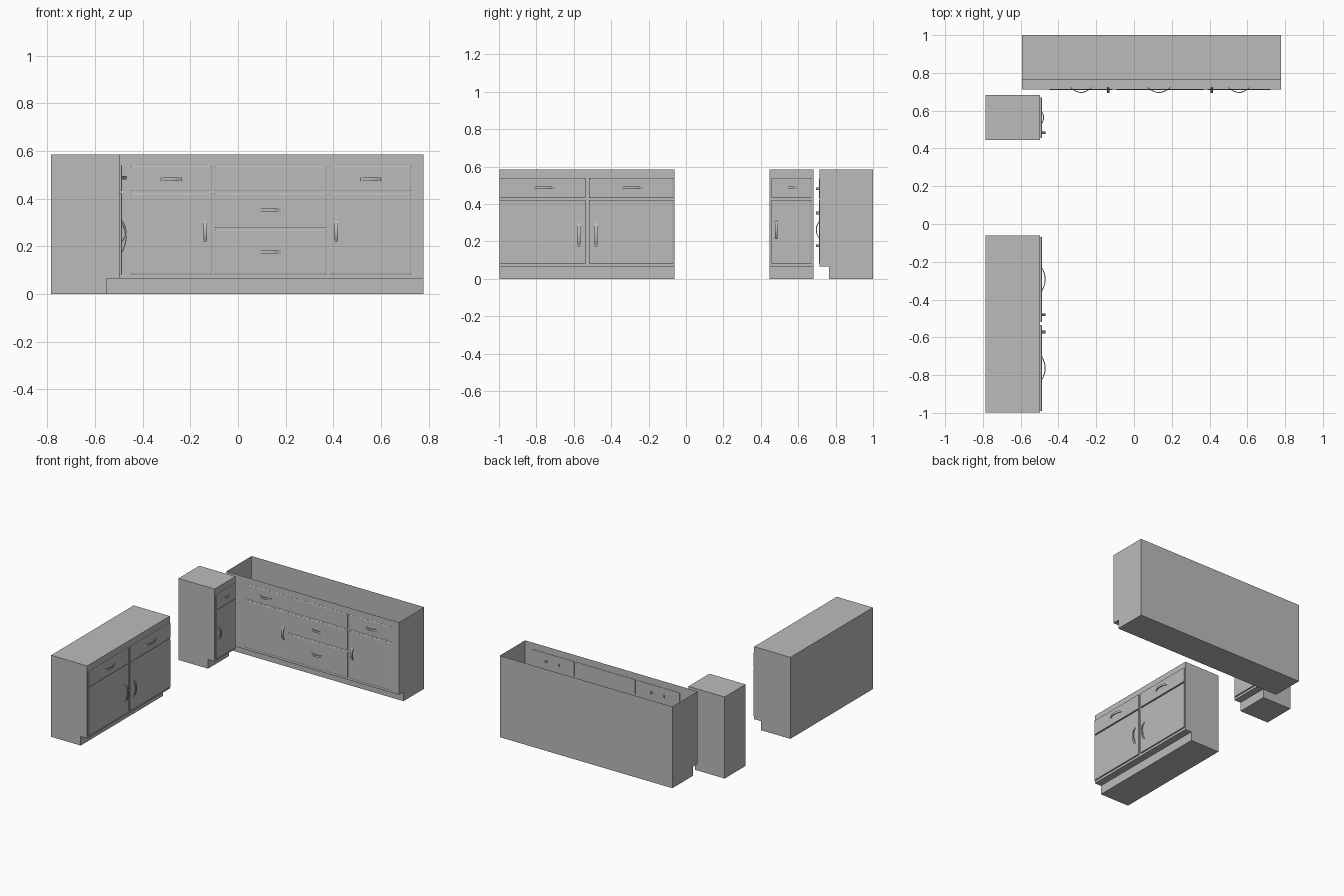
import bpy
import bmesh

cube = bpy.data.objects.get("Cube")
if cube:
    bpy.data.objects.remove(cube, do_unlink=True)

grey = bpy.data.materials.new("cabinet grey")
grey.use_nodes = True
grey.diffuse_color = (0.5, 0.5, 0.5, 1)
grey.node_tree.nodes["Principled BSDF"].inputs["Base Color"].default_value = (0.5, 0.5, 0.5, 1)

HEIGHT, DEPTH, KICK_DEPTH, KICK_TOP = 0.585, 0.287, 0.235, 0.065


# Cabinet frames: u runs along the cabinet, d outward from its back, z up
def back_wall(u, d, z):
    return (u, 1 - d, z)


def left_wall(u, d, z):
    return (-0.785 + d, u, z)


def loft(name, frame, rings, open_top=False, smooth=False):
    """Skin a row of matching closed rings and cap both ends."""
    bm = bmesh.new()
    loops = [[bm.verts.new(frame(*p)) for p in ring] for ring in rings]
    for a, b in zip(loops, loops[1:]):
        for i in range(len(a)):
            j = (i + 1) % len(a)
            bm.faces.new((a[i], a[j], b[j], b[i]))
    bm.faces.new(loops[0])
    bm.faces.new(loops[-1][::-1])
    bmesh.ops.recalc_face_normals(bm, faces=bm.faces)
    if open_top:
        top = [f for f in bm.faces if all(v.co.z > HEIGHT - 0.001 for v in f.verts)]
        bmesh.ops.delete(bm, geom=top, context="FACES")
    mesh = bpy.data.meshes.new(name)
    bm.to_mesh(mesh)
    bm.free()
    mesh.materials.append(grey)
    obj = bpy.data.objects.new(name, mesh)
    bpy.context.collection.objects.link(obj)
    if smooth:
        bpy.ops.object.select_all(action="DESELECT")
        obj.select_set(True)
        bpy.context.view_layer.objects.active = obj
        bpy.ops.object.shade_smooth_by_angle()


def carcass(name, frame, u0, u1, open_top=False):
    """Box with a recessed toe kick."""
    profile = [(0, 0), (KICK_DEPTH, 0), (KICK_DEPTH, KICK_TOP),
               (DEPTH, KICK_TOP), (DEPTH, HEIGHT), (0, HEIGHT)]
    loft(name, frame, [[(u, d, z) for d, z in profile] for u in (u0, u1)], open_top)


def panel(name, frame, u0, u1, z0, z1, d0, d1):
    """Door or drawer front with a small chamfer."""
    rings = []
    for d, inset in ((d0, 0), (d1 - 0.002, 0), (d1, 0.004)):
        a, b, c, e = u0 + inset, u1 - inset, z0 + inset, z1 - inset
        rings.append([(a, d, c), (b, d, c), (b, d, e), (a, d, e)])
    loft(name, frame, rings)


def handle(name, frame, u, z, length, base, tip, upright=False, width=0.014):
    """Bowed flat pull, lying along u or standing along z."""
    rings, steps = [], 14
    for i in range(steps + 1):
        t = 2 * i / steps - 1
        outer = base + (tip - base) * (1 - t * t)
        s = t * length / 2
        ring = []
        for w, d in ((-1, outer - 0.005), (1, outer - 0.005), (1, outer), (-1, outer)):
            w *= width / 2
            ring.append((u + w, d, z + s) if upright else (u + s, d, z + w))
        rings.append(ring)
    loft(name, frame, rings, smooth=True)


# Long open-topped cabinet along the back
carcass("long_cabinet", back_wall, -0.592, 0.778, open_top=True)
skin = (0.2845, 0.290)
pull = (0.280, 0.306)
for side, u0, u1, grip in (("right", -0.45, -0.11, -0.137), ("left", 0.387, 0.726, 0.412)):
    panel(f"long_{side}_drawer", back_wall, u0, u1, 0.431, 0.537, *skin)
    panel(f"long_{side}_door", back_wall, u0, u1, 0.081, 0.421, *skin)
    handle(f"long_{side}_drawer_handle", back_wall, (u0 + u1) / 2, 0.481, 0.11, *pull)
    handle(f"long_{side}_door_handle", back_wall, grip, 0.262, 0.115, *pull, upright=True)
for label, z0, z1 in (("top", 0.431, 0.537), ("middle", 0.277, 0.421), ("bottom", 0.081, 0.268)):
    panel(f"long_{label}_drawer", back_wall, -0.098, 0.372, z0, z1, *skin)
    if label != "top":
        handle(f"long_{label}_drawer_handle", back_wall, 0.132, (z0 + z1) / 2 + 0.003, 0.12, *pull)

# Closed cabinets on the side: a wide one with two bays and a narrow one
carcass("wide_cabinet", left_wall, -0.998, -0.062)
carcass("narrow_cabinet", left_wall, 0.446, 0.683)
skin = (DEPTH, 0.298)
bays = (("wide_front", -0.991, -0.536, -0.572, 0.142, 0.235, 0.145, 0.317),
        ("wide_rear", -0.518, -0.068, -0.481, 0.142, 0.235, 0.145, 0.317),
        ("narrow", 0.456, 0.670, 0.483, 0.078, 0.263, 0.105, 0.309))
for label, u0, u1, grip, length, grip_z, grip_length, tip in bays:
    panel(f"{label}_drawer", left_wall, u0, u1, 0.432, 0.539, *skin)
    panel(f"{label}_door", left_wall, u0, u1, 0.082, 0.423, *skin)
    handle(f"{label}_drawer_handle", left_wall, (u0 + u1) / 2, 0.488, length, 0.293, tip)
    handle(f"{label}_door_handle", left_wall, grip, grip_z, grip_length, 0.293, 0.317, upright=True)
